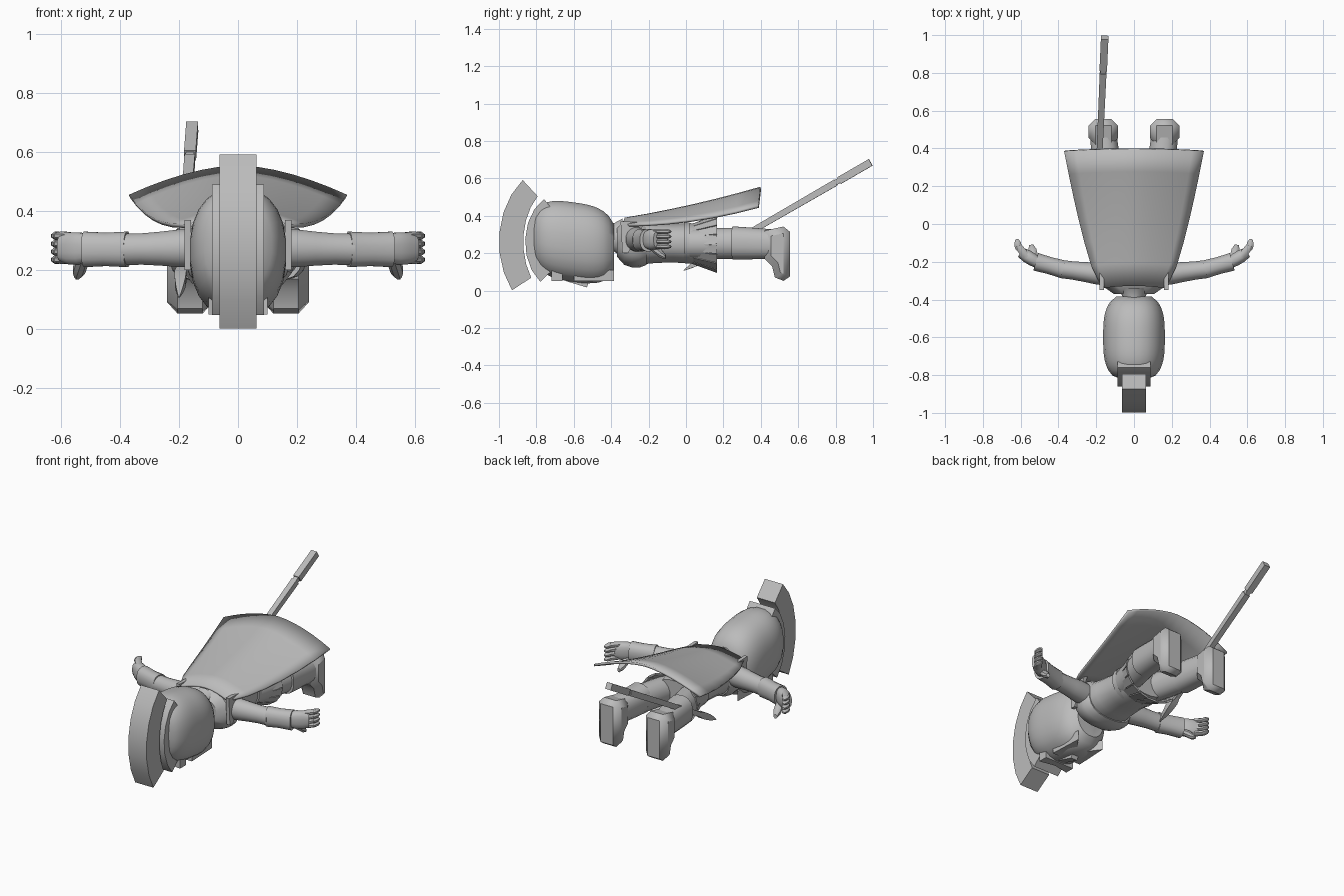
import bpy
import bmesh
from math import sin, cos, pi, radians, copysign
from mathutils import Vector

if "Cube" in bpy.data.objects:
    bpy.data.objects.remove(bpy.data.objects["Cube"])

SHADE = .5
grey = bpy.data.materials.new("plain grey")
grey.use_nodes = True
grey.diffuse_color = (SHADE, SHADE, SHADE, 1)
grey.node_tree.nodes["Principled BSDF"].inputs["Base Color"].default_value = grey.diffuse_color


def finish(name, bm, mirror=False):
    bmesh.ops.recalc_face_normals(bm, faces=bm.faces)
    mesh = bpy.data.meshes.new(name)
    bm.to_mesh(mesh)
    bm.free()
    mesh.materials.append(grey)
    part = bpy.data.objects.new(name, mesh)
    bpy.context.collection.objects.link(part)
    bpy.ops.object.select_all(action='DESELECT')
    part.select_set(True)
    bpy.context.view_layer.objects.active = part
    bpy.ops.object.shade_smooth_by_angle(angle=radians(35))
    if mirror:
        part.modifiers.new("other side", 'MIRROR')
    return part


def bridge(bm, rings, closed=True):
    """Joins neighbouring rings of vertices with quads."""
    for ring, following in zip(rings, rings[1:]):
        for k in range(len(ring) - (not closed)):
            j = (k + 1) % len(ring)
            bm.faces.new((ring[k], ring[j], following[j], following[k]))


def loft(name, start, end, width, height, scales=(1, 1), sides=16, power=2, mirror=False):
    """Rounded tube from start to end, with evenly spaced rings scaled by the given factors."""
    bm = bmesh.new()
    start, end = Vector(start), Vector(end)
    way = end - start
    across = Vector((way.y, -way.x, 0)).normalized()
    up = Vector((0, 0, 1))
    rings = []
    for i, scale in enumerate(scales):
        centre = start.lerp(end, i / (len(scales) - 1))
        ring = []
        for k in range(sides):
            angle = (k + .5) * 2 * pi / sides
            u, v = [copysign(abs(t) ** (2 / power), t) * scale / cos(pi / sides)
                    for t in (cos(angle), sin(angle))]
            ring.append(bm.verts.new(centre + across * u * width + up * v * height))
        rings.append(ring)
    bridge(bm, rings)
    bm.faces.new(rings[0])
    bm.faces.new(rings[-1])
    return finish(name, bm, mirror)


def prism(name, outline, place, mirror=False):
    """Extruded outline; place turns an outline point and an end (0 or 1) into a position."""
    bm = bmesh.new()
    ends = [[bm.verts.new(place(a, b, end)) for a, b in outline] for end in (0, 1)]
    bridge(bm, ends)
    for end in ends:
        bm.faces.new(end)
    return finish(name, bm, mirror)


def crest_arc(name, outer, inner, first, last, half):
    """Curved band over the helmet, from the first to the last angle."""
    bm = bmesh.new()
    rings = []
    steps = 6
    for i in range(steps + 1):
        angle = radians(first + (last - first) * i / steps)
        rings.append([bm.verts.new((x, -.67 - reach * cos(angle), .26 + rise * sin(angle)))
                      for x, (reach, rise) in ((-half, outer), (half, outer),
                                               (half, inner), (-half, inner))])
    bridge(bm, rings)
    bm.faces.new(rings[0])
    bm.faces.new(rings[-1])
    return finish(name, bm)


# Helmet: a boxy rounded shell, cut off at the neck
ROUND = 3
steps = [-.99 + i * .12 for i in range(17)]
loft("helmet", (0, -.83, .29), (0, -.385, .23), .163, .212,
     [(1 - abs(t) ** ROUND) ** (1 / ROUND) for t in steps], sides=24, power=2.3)


# Face guards under the helmet
def guard_plate(x, y, end):
    return x, y, .05 + end * .06


def nose_ridge(y, z, end):
    return .022 * (2 * end - 1), y, z


prism("nose_guard", [(-.68, .08), (-.64, .05), (-.53, .017), (-.5, .1)], nose_ridge)
prism("cheek_guard", [(.03, -.6), (.1, -.6), (.09, -.385), (.02, -.48)], guard_plate, mirror=True)
prism("brow_guard", [(0, -.7), (.1, -.72), (.1, -.66), (0, -.66)], guard_plate, mirror=True)

# Crest
crest_arc("crest_base", (.19, .26), (.1, .2), -55, 62, .088)
crest_arc("crest_plume", (.33, .42), (.2, .31), -38, 52, .063)

# Body
loft("neck", (0, -.43, .29), (0, -.34, .28), .06, .075, (1, 1, 1.4))
loft("torso", (0, -.35, .26), (0, .12, .25), .16, .12, (.8, 1, .9, .86, .9, .8),
     sides=20, power=2.3)
loft("shoulder_wrap", (0, -.37, .26), (0, -.21, .25), .178, .13, (.6, .92, 1, 1, .86),
     sides=20, power=2.5)
loft("belt", (0, -.01, .256), (0, .02, .256), .152, .108, sides=20, power=2.3)

# Skirt of separate flared strips
bm = bmesh.new()
STRIPS = 18
for k in range(STRIPS):
    sections = []
    for y, size in ((.01, .1), (.165, .157)):
        section = []
        for lift, turn in ((0, 0), (0, .9), (-.012, .9), (-.012, 0)):
            angle = 2 * pi * (k + turn) / STRIPS
            section.append(bm.verts.new(((size + .04 + lift) * cos(angle), y,
                                         .25 + (size + lift) * sin(angle))))
        sections.append(section)
    bridge(bm, sections)
    for section in sections:
        bm.faces.new(section)
finish("skirt_strips", bm)

# Legs and boots
loft("leg", (.08, .02, .25), (.135, .27, .253), .074, .083, (.95, 1, 1), mirror=True)
loft("boot_shaft", (.14, .25, .255), (.162, .47, .248), .078, .088, (1, .97, .93, .9),
     power=2.4, mirror=True)


def boot_side(y, z, end):
    return .085 + end * .155, y, z


foot = prism("boot_foot", [(.42, .32), (.555, .35), (.555, .04), (.475, .07), (.46, .13),
                           (.42, .17)], boot_side)
edge = foot.modifiers.new("rounded edges", 'BEVEL')
edge.width = .035
edge.limit_method = 'ANGLE'
edge.angle_limit = radians(80)
foot.modifiers.new("other side", 'MIRROR')

# Arms
loft("upper_arm", (.13, -.27, .275), (.39, -.238, .27), .058, .064, (1, 1, .9, .83, .83),
     mirror=True)
loft("forearm_guard", (.375, -.24, .27), (.52, -.2, .27), .048, .06, (1, .94, 1),
     power=2.3, mirror=True)

# Hands, with fingers bent upward along the body
loft("palm", (.505, -.208, .273), (.6, -.15, .273), .034, .054, (.85, 1, 1, .8),
     power=2.5, mirror=True)
for finger in range(4):
    z = .235 + .027 * finger
    loft("finger_base", (.565, -.175, z), (.612, -.12, z), .02, .014, (.8, 1, .95),
         sides=8, mirror=True)
    loft("finger_tip", (.61, -.135, z), (.62, -.08, z), .019, .014, (.8, 1, .9, .4),
         sides=8, mirror=True)
loft("thumb", (.525, -.19, .24), (.545, -.11, .18), .022, .024, (.9, 1, 1, .5),
     sides=8, mirror=True)

# Cape widening and lifting away from the shoulders
bm = bmesh.new()
COLUMNS, ROWS = 12, 6
rows = []
for r in range(ROWS + 1):
    t = r / ROWS
    half = .17 + .2 * t ** .7
    middle = .39 + .12 * t + .045 * t * t
    border = .355 + .1 * t * t
    row = []
    for c in range(COLUMNS + 1):
        s = 2 * c / COLUMNS - 1
        bow = .012 * (1 - s * s)
        height = middle - (middle - border) * abs(s) ** 1.7
        row.append(bm.verts.new((half * s, -.34 + .725 * t + bow, height)))
    rows.append(row)
bridge(bm, rows, closed=False)
cape = finish("cape", bm)
cloth = cape.modifiers.new("cloth thickness", 'SOLIDIFY')
cloth.thickness = .014


# Straps joining the cape to the chest
def strap_side(y, z, end):
    return .16 + end * .022, y, z


prism("cape_strap", [(-.35, .37), (-.22, .365), (-.31, .2), (-.34, .2)], strap_side, mirror=True)

# Spear slanting past the right hip, built along y and then tilted
for name, start, end, size, scales in (
        ("spear_head", 0, .2, .02, (.1, .6, .9, 1, .6)),
        ("spear_shaft", .17, .94, .018, (.8, 1)),
        ("spear_ring", .93, .97, .014, (1, 1)),
        ("spear_grip", .96, 1.155, .02, (1, 1))):
    part = loft(name, (0, start, 0), (0, end, 0), size, size, scales, sides=4)
    part.location = (-.2, -.012, .108)
    part.rotation_euler = (radians(30), 0, -.045)
